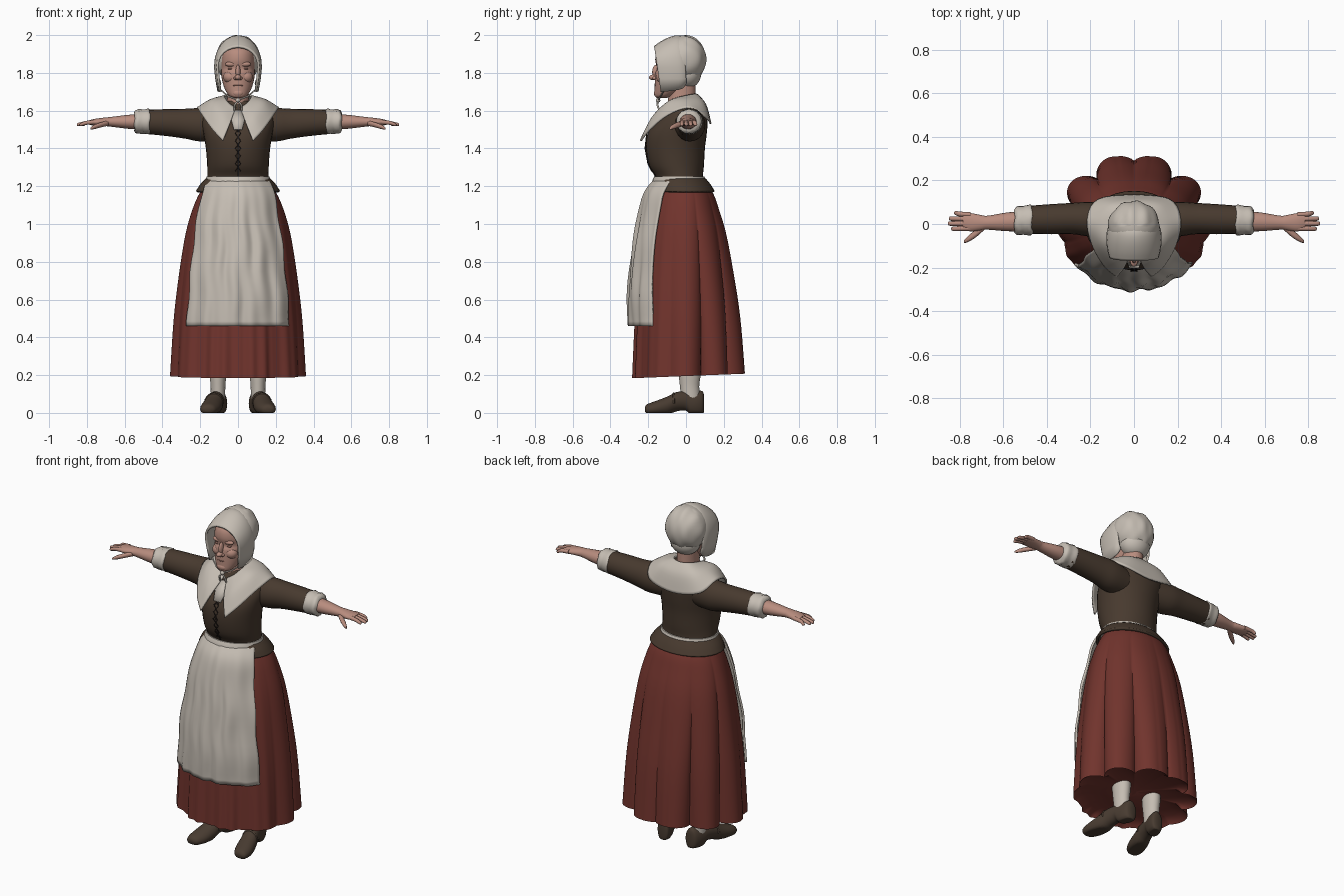
import bpy, bmesh
from math import sin, cos, pi, sqrt, radians
from mathutils import Vector

if "Cube" in bpy.data.objects:
    bpy.data.objects.remove(bpy.data.objects["Cube"])


def material(name, rgb):
    m = bpy.data.materials.new(name)
    m.use_nodes = True
    m.diffuse_color = (*rgb, 1)
    m.node_tree.nodes["Principled BSDF"].inputs["Base Color"].default_value = (*rgb, 1)
    return m


LINEN = material("cream linen", (.56, .51, .45))
RED = material("brick red wool", (.165, .034, .026))
BROWN = material("dark brown wool", (.064, .042, .028))
LEATHER = material("shoe leather", (.066, .045, .031))
SKIN = material("skin", (.48, .265, .21))
ROSE = material("shaded skin", (.34, .165, .13))
CORD = material("dark cord", (.02, .014, .012))
parts = []


def spline(keys, k=4):
    """Smooth row of tuples passing through the keys."""
    out = []
    for i in range(len(keys) - 1):
        a, b = keys[max(i - 1, 0)], keys[i]
        c, d = keys[i + 1], keys[min(i + 2, len(keys) - 1)]
        for j in range(k):
            t = j / k
            out.append(tuple(q + t / 2 * (r - p + t * (2 * p - 5 * q + 4 * r - s + t * (3 * (q - r) + s - p)))
                             for p, q, r, s in zip(a, b, c, d)))
    return out + [keys[-1]]


def grid(name, rows, mat, closed=True, caps=True, thick=0):
    bm = bmesh.new()
    vs = [[bm.verts.new(p) for p in row] for row in rows]
    n = len(rows[0])
    for a, b in zip(vs, vs[1:]):
        for i in range(n if closed else n - 1):
            j = (i + 1) % n
            bm.faces.new((a[i], a[j], b[j], b[i]))
    if closed and caps:
        bm.faces.new(vs[0])
        bm.faces.new(vs[-1])
    bmesh.ops.recalc_face_normals(bm, faces=bm.faces)
    me = bpy.data.meshes.new(name)
    bm.to_mesh(me)
    bm.free()
    me.materials.append(mat)
    ob = bpy.data.objects.new(name, me)
    bpy.context.collection.objects.link(ob)
    if thick:
        mod = ob.modifiers.new("thickness", "SOLIDIFY")
        mod.thickness, mod.offset = thick, 0
    parts.append(ob)
    return ob


def ring(c, u, v, n=32):
    c, u, v = Vector(c), Vector(u), Vector(v)
    return [c + u * cos(2 * pi * i / n) + v * sin(2 * pi * i / n) for i in range(n)]


def upright(name, keys, mat, cx=0, caps=True, thick=0):
    """Loft of (z, half width, front y, back y)."""
    rows = [ring((cx, (f + b) / 2, z), (w, 0, 0), (0, (b - f) / 2, 0)) for z, w, f, b in spline(keys)]
    return grid(name, rows, mat, caps=caps, thick=thick)


def limb(name, keys, mat, s, n=20, wobble=0):
    """Loft along x of (x, y, z, half depth, half height)."""
    rows = [ring((s * x, y, z), (0, a, 0), (0, 0, b), n) for x, y, z, a, b in spline(keys)]
    if wobble:
        rows = [[p + Vector((wobble * sin(5 * i), 0, wobble * cos(3 * i + r))) for i, p in enumerate(row)]
                for r, row in enumerate(rows)]
    return grid(name, rows, mat)


def blob(name, c, r, mat, n=16):
    rows = []
    for j in range(1, n):
        t = pi * j / n
        rows.append(ring((c[0], c[1], c[2] + r[2] * cos(t)), (r[0] * sin(t), 0, 0), (0, r[1] * sin(t), 0), 2 * n))
    return grid(name, rows, mat)


def cord(name, pts, radius, mat):
    cu = bpy.data.curves.new(name, "CURVE")
    cu.dimensions, cu.bevel_depth, cu.bevel_resolution = "3D", radius, 2
    sp = cu.splines.new("POLY")
    sp.points.add(len(pts) - 1)
    for p, q in zip(sp.points, pts):
        p.co = (*q, 1)
    cu.materials.append(mat)
    bpy.context.collection.objects.link(bpy.data.objects.new(name, cu))


# Pleated skirt: (z, half width, front depth, back depth), closed underneath
skirt = spline([(1.22, .165, .165, .10), (1.16, .205, .18, .145), (1.08, .24, .205, .175), (.95, .277, .233, .215),
                (.75, .31, .262, .255), (.5, .34, .28, .295), (.195, .36, .295, .322)], 5)
rows = []
for z, w, f, b in skirt:
    row, drop = [], (1.22 - z) / 1.02
    for i in range(200):
        t = 2 * pi * i / 200
        depth = .2 if abs(cos(t)) > .2 else .1
        k = 1 - depth * drop * (1 - abs(cos(5 * t)) ** .7)
        if sin(t) < 0:
            k = 1 - .07 * drop * (1 - abs(cos(5 * t))) - .022 * drop * sin(t) ** 2 * (1 + cos(30 * t))
        y = k * sin(t) * (b if sin(t) > 0 else f)
        row.append((w * k * cos(t), y, z + .04 * y * drop))
    rows.append(row)
hem = rows[-1]
rows += [[(x * s, y * s, z + h) for x, y, z in hem] for s, h in ((.96, .012), (.85, .03), (.5, .035), (.05, .035))]
grid("skirt", rows, RED)

# Apron sheet: (z, half width, front depth, wrap width)
rows = []
for z, w, d, rx in spline([(1.225, .165, .172, .185), (1.17, .185, .213, .22), (1.08, .205, .24, .248),
                           (.9, .232, .272, .288), (.65, .256, .299, .322), (.46, .268, .297, .337)], 5):
    row, drop = [], min(1, (1.25 - z) / .3)
    for i in range(65):
        u = i / 32 - 1
        fold = drop * (.005 * cos(13 * u + 2 * sin(4 * z)) + .004 * sin(21 * u + 5 * z))
        row.append((w * u + .004 * sin(23 * z), -d * sqrt(1 - (w * u / rx) ** 2) - fold, z))
    rows.append(row)
grid("apron", rows, LINEN, closed=False, thick=.012)
upright("apron_waistband", [(1.207, .176, -.182, .112), (1.23, .172, -.178, .105), (1.252, .167, -.168, .097)], LINEN)

# Bodice and its flared hem
bodice = [(1.2, .165, -.16, .10), (1.25, .162, -.16, .09), (1.31, .163, -.195, .095), (1.4, .17, -.212, .10),
          (1.48, .183, -.203, .11), (1.55, .193, -.155, .113), (1.61, .165, -.11, .09), (1.65, .095, -.09, .06)]
upright("bodice", bodice, BROWN)
upright("bodice_hem", [(1.235, .168, -.16, .10), (1.205, .195, -.17, .125), (1.17, .217, -.17, .146)],
        BROWN, caps=False, thick=.014)


def front(z):
    for p, q in zip(bodice, bodice[1:]):
        if p[0] <= z <= q[0]:
            return p[2] + (q[2] - p[2]) * (z - p[0]) / (q[0] - p[0])


# Lacing and shirt opening
lace = [(.014 * (-1) ** i, front(1.28 + .04 * i) - .005, 1.28 + .04 * i) for i in range(7)]
cord("bodice_lacing", lace, .0025, CORD)
cord("bodice_lacing_crossed", [(-x, y, z) for x, y, z in lace], .0025, CORD)
cord("bodice_seam", [(0, front(z / 100) - .001, z / 100) for z in range(125, 156, 3)], .0025, CORD)
grid("shirt_front", [[(x * w, front(z) - .01, z) for x in (-1, 0, 1)]
                     for z, w in ((1.5, .022), (1.55, .035), (1.6, .02))], LINEN, closed=False, thick=.008)

# Wide pointed collar, columns running from front opening to back
half = [[(.012, -.118, 1.615), (.045, -.197, 1.525), (.08, -.24, 1.44)],
        [(.045, -.105, 1.635), (.088, -.168, 1.575), (.135, -.192, 1.50)],
        [(.066, -.065, 1.66), (.135, -.088, 1.642), (.188, -.1, 1.575)],
        [(.07, -.01, 1.675), (.14, .005, 1.658), (.213, .015, 1.615)],
        [(.05, .04, 1.685), (.11, .083, 1.645), (.165, .11, 1.56)],
        [(0, .058, 1.685), (0, .103, 1.63), (0, .13, 1.53)]]
half = [spline(col, 5) for col in half]
cols = half + [[(-x, y, z) for x, y, z in col] for col in half[-2::-1]]
grid("collar", [spline(list(r), 5) for r in zip(*cols)], LINEN, closed=False, thick=.01)

# Neck and head
upright("neck", [(1.6, .07, -.1, .055), (1.65, .058, -.095, .05), (1.74, .055, -.09, .05)], SKIN)
upright("head", [(1.668, .025, -.155, -.1), (1.68, .048, -.166, -.07), (1.715, .07, -.166, -.02),
                 (1.76, .084, -.165, .02), (1.8, .089, -.163, .03), (1.825, .088, -.154, .03),
                 (1.87, .087, -.163, .03), (1.92, .078, -.15, .02), (1.955, .045, -.1, 0)], SKIN)
blob("nose_bridge", (0, -.158, 1.805), (.013, .021, .038), SKIN)
blob("nose_tip", (0, -.172, 1.776), (.017, .024, .015), SKIN)
blob("chin", (0, -.152, 1.693), (.03, .018, .02), SKIN)
blob("mouth", (0, -.160, 1.733), (.027, .008, .004), ROSE)
for s, side in ((1, "left"), (-1, "right")):
    blob(side + "_nostril", (s * .014, -.166, 1.772), (.01, .012, .009), SKIN)
    blob(side + "_brow", (s * .036, -.14, 1.846), (.032, .017, .014), SKIN)
    blob(side + "_eye", (s * .036, -.139, 1.822), (.018, .01, .006), ROSE)
    blob(side + "_cheek", (s * .04, -.122, 1.778), (.038, .036, .034), SKIN)

# Bonnet: gathered crown at the back, stiff brim around the face
crown = blob("bonnet_crown", (0, -.008, 1.872), (.118, .114, .127), LINEN, 24)
for v in crown.data.vertices:
    d = v.co - Vector((0, -.008, 1.872))
    v.co += d * (.03 * sin(9 * d.x / .1) * cos(3 * d.z / .1) if d.y > 0 else 0)
blob("bonnet_nape", (0, .004, 1.795), (.088, .076, .078), LINEN)
rows = []
for y_top, y_low, w, top, low in spline([(-.166, -.132, .108, 1.937, 1.70), (-.13, -.1, .117, 1.962, 1.703),
                                         (-.085, -.06, .121, 1.984, 1.708), (-.045, -.02, .118, 1.993, 1.718),
                                         (-.015, .0, .108, 1.985, 1.745)], 3):
    arch = [(w * .86, low), (w * .95, 1.77), (w, 1.83)]
    arch += [(w * cos(a * pi / 12), 1.84 + (top - 1.84) * sin(a * pi / 12)) for a in range(1, 12)]
    arch += [(-x, z) for x, z in arch[2::-1]]
    rows.append([(x, y_low + (y_top - y_low) * (z - low) / (top - low), z) for x, z in arch])
grid("bonnet_brim", rows, LINEN, closed=False, thick=.012)
blob("tie_knot", (0, -.148, 1.655), (.013, .012, .012), LINEN)

for s, side in ((1, "left"), (-1, "right")):
    # Bonnet ribbons
    cord(side + "_ribbon", [(s * .092, -.115, 1.71), (s * .05, -.135, 1.675), (0, -.148, 1.655)], .004, LINEN)
    cord(side + "_ribbon_tail", [(0, -.15, 1.655), (s * .018, -.152, 1.63), (s * .02, -.14, 1.6)], .005, LINEN)

    # Sleeve, cuff, forearm
    limb(side + "_sleeve", [(.1, .015, 1.52, .075, .08), (.2, .022, 1.525, .08, .088), (.28, .025, 1.531, .072, .079),
                            (.38, .022, 1.537, .069, .071), (.49, .019, 1.541, .064, .064)], BROWN, s)
    limb(side + "_cuff", [(.465, .018, 1.542, .062, .06), (.475, .018, 1.542, .071, .067),
                          (.505, .017, 1.543, .066, .064), (.535, .015, 1.542, .066, .063),
                          (.548, .014, 1.542, .052, .05)], LINEN, s, wobble=.003)
    limb(side + "_forearm", [(.5, .012, 1.542, .046, .042), (.58, .01, 1.541, .043, .037), (.67, .006, 1.541, .032, .026),
                             (.7, .006, 1.541, .035, .023), (.75, .008, 1.539, .042, .019),
                             (.785, .014, 1.537, .037, .013)], SKIN, s)
    # Fingers and thumb
    for name, y0, y1, x1 in (("index", -.02, -.022, .838), ("middle", .002, .002, .853),
                             ("ring", .023, .025, .848), ("little", .042, .05, .825)):
        limb(f"{side}_{name}_finger", [(.75, y0, 1.54, .012, .012), (.8, (y0 + y1) / 2, 1.536, .0112, .011),
                                       (x1 - .008, y1, 1.527, .01, .009), (x1, y1, 1.525, .004, .004)], SKIN, s, 10)
    limb(side + "_thumb", [(.685, -.008, 1.535, .018, .015), (.725, -.043, 1.525, .018, .014),
                           (.76, -.068, 1.514, .014, .012), (.78, -.082, 1.506, .006, .006)], SKIN, s, 10)

    # Stocking and turned-out shoe
    upright(side + "_stocking", [(.07, .038, -.025, .075), (.14, .039, -.032, .07), (.2, .044, -.038, .077),
                                 (.28, .048, -.042, .08)], LINEN, s * .106)
    rows = []
    for y, w, lo, hi in spline([(-.218, .018, .01, .03), (-.205, .038, -.008, .046), (-.16, .052, -.016, .063),
                                (-.1, .052, -.012, .086), (-.05, .046, .008, .11), (0, .042, .012, .115),
                                (.025, .043, -.012, .115), (.06, .042, -.018, .118), (.088, .034, -.012, .114),
                                (.096, .015, .015, .09)]):
        r = ring((s * (.106 + (.03 - y) * .22), y, (lo + hi) / 2), (w, 0, 0), (0, 0, (hi - lo) / 2), 24)
        rows.append([(p.x, p.y, max(p.z, 0)) for p in r])
    grid(side + "_shoe", rows, LEATHER)
    cord(side + "_shoe_strap", [(s * (.127 + .047 * cos(a * pi / 8)), -.065, .05 + .053 * sin(a * pi / 8))
                                for a in range(9)], .006, LEATHER)

# Smooth shading with crisp rims
bpy.ops.object.select_all(action="DESELECT")
for ob in parts:
    ob.select_set(True)
bpy.context.view_layer.objects.active = parts[0]
bpy.ops.object.shade_smooth_by_angle(angle=radians(55))
